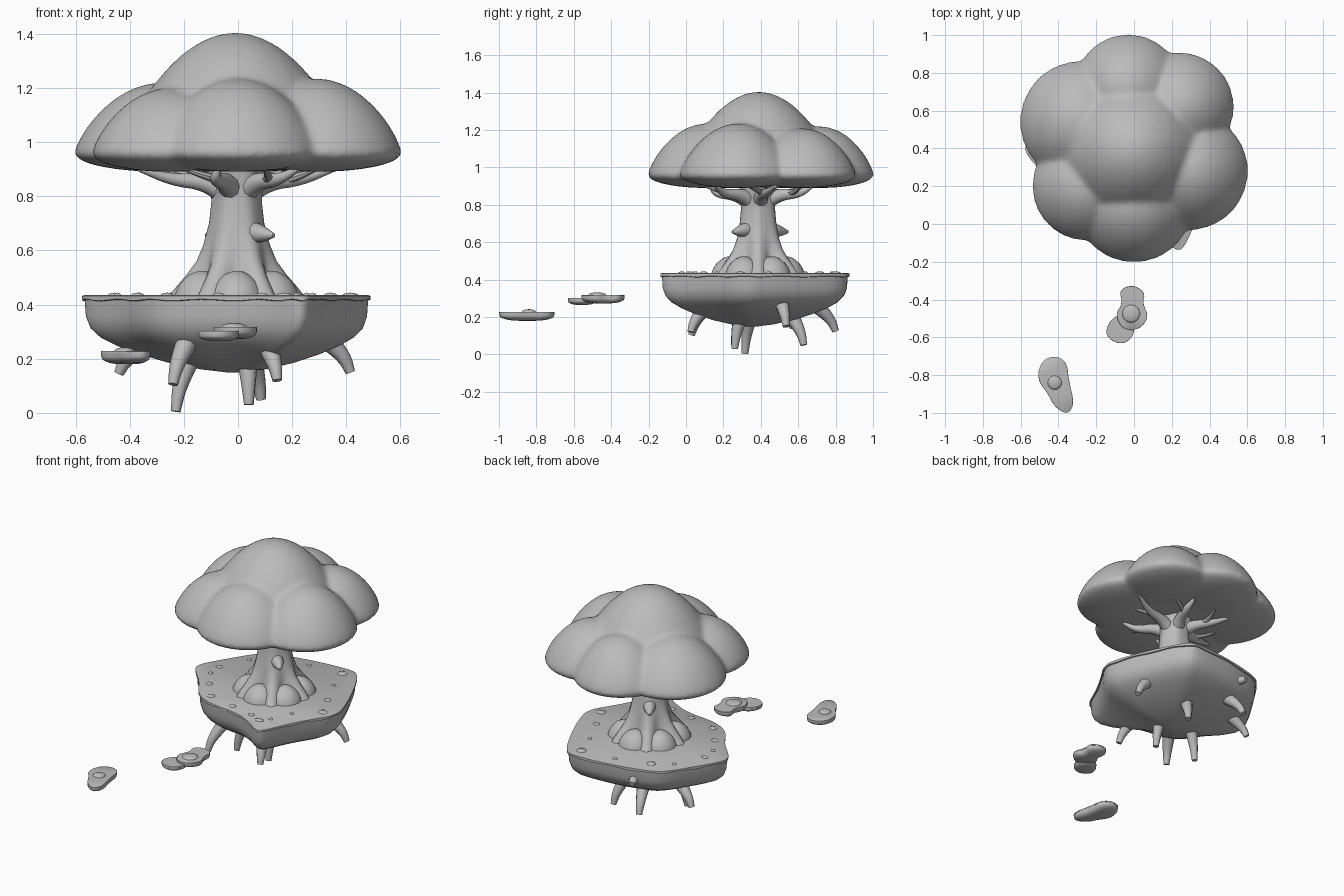
import bpy, bmesh, math, random
from mathutils import Vector

if "Cube" in bpy.data.objects:
    bpy.data.objects.remove(bpy.data.objects["Cube"])
random.seed(4)
TREE = Vector((-0.005, 0.385, 0))

grey = bpy.data.materials.new("plain_grey")
grey.use_nodes = True
grey.diffuse_color = (0.5, 0.5, 0.5, 1)
grey.node_tree.nodes["Principled BSDF"].inputs["Base Color"].default_value = (0.5, 0.5, 0.5, 1)


def finish(name, bm, angle=40):
    bmesh.ops.recalc_face_normals(bm, faces=bm.faces)
    mesh = bpy.data.meshes.new(name)
    bm.to_mesh(mesh)
    bm.free()
    mesh.materials.append(grey)
    ob = bpy.data.objects.new(name, mesh)
    bpy.context.collection.objects.link(ob)
    bpy.ops.object.select_all(action='DESELECT')
    ob.select_set(True)
    bpy.context.view_layer.objects.active = ob
    bpy.ops.object.shade_smooth_by_angle(angle=math.radians(angle))
    return ob


def loft(bm, rings):
    """Skin a list of closed rings and cap both ends."""
    rows = [[bm.verts.new(p) for p in ring] for ring in rings]
    n = len(rows[0])
    for a, b in zip(rows, rows[1:]):
        for i in range(n):
            j = (i + 1) % n
            bm.faces.new((a[i], a[j], b[j], b[i]))
    bm.faces.new(rows[0])
    bm.faces.new(rows[-1])


def tube(bm, points, radii, sides=10):
    """Tapered limb through a few points, subdivided along a smooth path."""
    pts, rad = [Vector(p) for p in points], list(radii)
    for _ in range(2):
        p2, r2 = [pts[0]], [rad[0]]
        for i in range(len(pts) - 1):
            for t in (0.25, 0.75):
                p2.append(pts[i].lerp(pts[i + 1], t))
                r2.append(rad[i] * (1 - t) + rad[i + 1] * t)
        pts, rad = p2 + [pts[-1]], r2 + [rad[-1]]
    rings = []
    for i, p in enumerate(pts):
        d = pts[min(i + 1, len(pts) - 1)] - pts[max(i - 1, 0)]
        q = d.to_track_quat('Z', 'Y')
        rings.append([p + q @ Vector((math.cos(a) * rad[i], math.sin(a) * rad[i], 0))
                      for a in (math.tau * k / sides for k in range(sides))])
    loft(bm, rings)


def ball(bm, centre, size, under=1.0, detail=3, peak=1.0):
    """Ellipsoid with a flattened lower half and an optionally conical upper half."""
    new = bmesh.ops.create_icosphere(bm, subdivisions=detail, radius=1)["verts"]
    for v in new:
        z = v.co.z * under if v.co.z < 0 else v.co.z ** peak
        v.co = Vector(centre) + Vector((v.co.x * size[0], v.co.y * size[1], z * size[2]))


def rounded(outline, steps=2):
    pts = [Vector(p) for p in outline]
    for _ in range(steps):
        pts = [a.lerp(b, t) for a, b in zip(pts, pts[1:] + pts[:1]) for t in (0.25, 0.75)]
    return pts


def floating_land(name, outline, top, bottom, rim, wobble=0.0, fullness=1.0):
    """Bowl of rock under an overhanging turf slab."""
    pts = rounded(outline)
    mid = sum(pts, Vector((0, 0))) / len(pts)

    def ring(s, z, wave=0.0):
        return [(*(mid + (p - mid) * s), z + wave * math.sin(i * 1.3)) for i, p in enumerate(pts)]

    depth = top - rim - bottom
    bm = bmesh.new()
    loft(bm, [ring(s ** fullness, bottom + depth * h) for s, h in
              ((0.06, 0), (0.22, 0.04), (0.43, 0.13), (0.62, 0.25), (0.77, 0.37),
               (0.88, 0.49), (0.945, 0.62), (0.975, 0.78), (0.985, 1.05))])
    finish(name + "_rock", bm, 60)
    bm = bmesh.new()
    loft(bm, [ring(0.97, top - rim, wobble), ring(1, top - rim * 0.8, wobble),
              ring(1, top - rim * 0.15), ring(0.985, top)])
    finish(name + "_turf", bm)
    return mid, pts


# Main island
main = [(0.265, -0.13), (0.33, 0.02), (0.40, 0.15), (0.50, 0.30), (0.47, 0.44), (0.38, 0.66),
        (0.28, 0.85), (0.20, 0.88), (-0.07, 0.855), (-0.30, 0.80), (-0.38, 0.75), (-0.49, 0.58),
        (-0.585, 0.42), (-0.56, 0.35), (-0.44, 0.23), (-0.35, 0.08), (-0.22, 0.01), (0.0, -0.01),
        (0.13, -0.07), (0.22, -0.14)]
mid, rim_pts = floating_land("island", main, 0.435, 0.15, 0.022, 0.003)

# Stepping islets
floating_land("near_islet", [(-0.49, -0.725), (-0.42, -0.695), (-0.355, -0.73), (-0.345, -0.83), (-0.315, -0.95),
              (-0.35, -1.01), (-0.42, -0.97), (-0.455, -0.90), (-0.515, -0.82)], 0.228, 0.18, 0.01, fullness=0.45)
floating_land("middle_islet", [(-0.01, -0.32), (0.06, -0.36), (0.045, -0.42), (0.08, -0.49), (0.03, -0.56),
              (-0.06, -0.56), (-0.10, -0.48), (-0.06, -0.42), (-0.08, -0.35)], 0.318, 0.273, 0.01, fullness=0.45)
floating_land("low_islet", [(-0.155, -0.59), (-0.13, -0.51), (-0.06, -0.47), (0.01, -0.52),
              (-0.01, -0.61), (-0.08, -0.64)], 0.302, 0.265, 0.01, fullness=0.45)
for name, spot, r in (("near_islet_mound", (-0.42, -0.84, 0.228), 0.037),
                      ("middle_islet_mound", (-0.015, -0.475, 0.318), 0.047)):
    bm = bmesh.new()
    ball(bm, spot, (r, r, 0.014), 0.4)
    finish(name, bm)

# Pebbles around the island edge
bm = bmesh.new()
for i in range(0, len(rim_pts), 5):
    p = mid + (rim_pts[i] - mid) * random.uniform(0.72, 0.88)
    r = random.uniform(0.012, 0.036)
    ball(bm, (p.x, p.y, 0.433), (r, r * random.uniform(0.6, 1), 0.011), 0.5, 2)
finish("pebbles", bm)

# Trunk with buttress flare
bm = bmesh.new()
rings = []
for z, r, flare in ((0.42, 0.20, 0.06), (0.46, 0.18, 0.048), (0.51, 0.155, 0.03), (0.56, 0.134, 0.014),
                    (0.62, 0.117, 0.006), (0.70, 0.1, 0.002), (0.78, 0.092, 0.001),
                    (0.85, 0.095, 0.004), (0.92, 0.11, 0.008)):
    ring = []
    for k in range(48):
        a = math.tau * k / 48
        rr = r + flare * math.cos(6 * a)
        ring.append(TREE + Vector((math.cos(a) * rr, math.sin(a) * rr, z)))
    rings.append(ring)
loft(bm, rings)
finish("trunk", bm, 60)

# Mounds between the buttresses
bm = bmesh.new()
for k in range(6):
    a = math.radians(30 + 60 * k)
    ball(bm, TREE + Vector((math.cos(a) * 0.15, math.sin(a) * 0.15, 0.43)), (0.1, 0.1, 0.095), 0.1, peak=1.4)
finish("root_mounds", bm)

# Broken twig stubs
bm = bmesh.new()
for dx, dy in ((0.7, -0.7), (-0.57, 0.82)):
    d = Vector((dx, dy, 0))
    tube(bm, [TREE + d * r + Vector((0, 0, z)) for r, z in ((0.07, 0.67), (0.13, 0.66), (0.195, 0.655))],
         (0.04, 0.034, 0.008))
finish("twig_stubs", bm)

# Branches under the crown, each with a fork
bm = bmesh.new()
for k, reach in enumerate((0.37, 0.3, 0.34, 0.37, 0.26, 0.32)):
    a = math.radians(10 + 60 * k)

    def at(r, z, turn=0.0):
        return TREE + Vector((math.cos(a + turn) * r, math.sin(a + turn) * r, z))

    tube(bm, [at(0.03, 0.81), at(0.12, 0.855), at(0.24, 0.86), at(reach, 0.90, 0.08)], (0.05, 0.035, 0.023, 0.01))
    tube(bm, [at(0.17, 0.86), at(0.23, 0.873, -0.15), at(0.30, 0.90, -0.35)], (0.02, 0.015, 0.007), 8)
finish("branches", bm)

# Hanging roots: where each leaves the rock, and its tip
bm = bmesh.new()
for start, tip in (((-0.18, 0.34, 0.2), (-0.23, 0.315, 0.005)), ((0.035, 0.29, 0.2), (0.04, 0.26, 0.03)),
                   ((0.05, 0.57, 0.2), (0.085, 0.63, 0.05)), ((-0.19, 0.11, 0.26), (-0.24, 0.03, 0.105)),
                   ((0.11, 0.10, 0.25), (0.145, 0.025, 0.12)), ((0.32, 0.51, 0.28), (0.415, 0.535, 0.15)),
                   ((-0.34, 0.54, 0.26), (-0.44, 0.57, 0.145)), ((-0.18, 0.70, 0.26), (-0.22, 0.80, 0.125)),
                   ((-0.16, 0.72, 0.36), (-0.2, 0.85, 0.34))):
    s, t = Vector(start), Vector(tip)
    knee = s.lerp(t, 0.55) + Vector((t.x - s.x, t.y - s.y, 0)) * 0.2
    tube(bm, (s, knee, t), (0.04, 0.027, 0.018))
finish("hanging_roots", bm)

# Crown: sloping lobes around a tall dome, with a broad shoulder filling the clefts
bm = bmesh.new()
ball(bm, (-0.01, 0.39, 0.96), (0.44, 0.43, 0.445), 0.16, 4, 1.8)
ball(bm, (-0.01, 0.40, 0.96), (0.49, 0.49, 0.30), 0.23, 4, 1.4)
for x, y, r, h in ((-0.03, 0.715, 0.29, 0.26), (0.24, 0.62, 0.29, 0.25), (0.29, 0.28, 0.315, 0.275),
                   (0.0, 0.11, 0.315, 0.275), (-0.25, 0.20, 0.29, 0.24), (-0.28, 0.54, 0.325, 0.26)):
    ball(bm, (x, y, 0.96), (r, r, h), 0.07 / h, 4, 1.55)
crown = finish("crown", bm, 60)
remesh = crown.modifiers.new("fuse", 'REMESH')
remesh.mode = 'VOXEL'
remesh.voxel_size = 0.015
remesh.use_smooth_shade = True
soften = crown.modifiers.new("soften", 'SMOOTH')
soften.factor = 0.5
soften.iterations = 8
